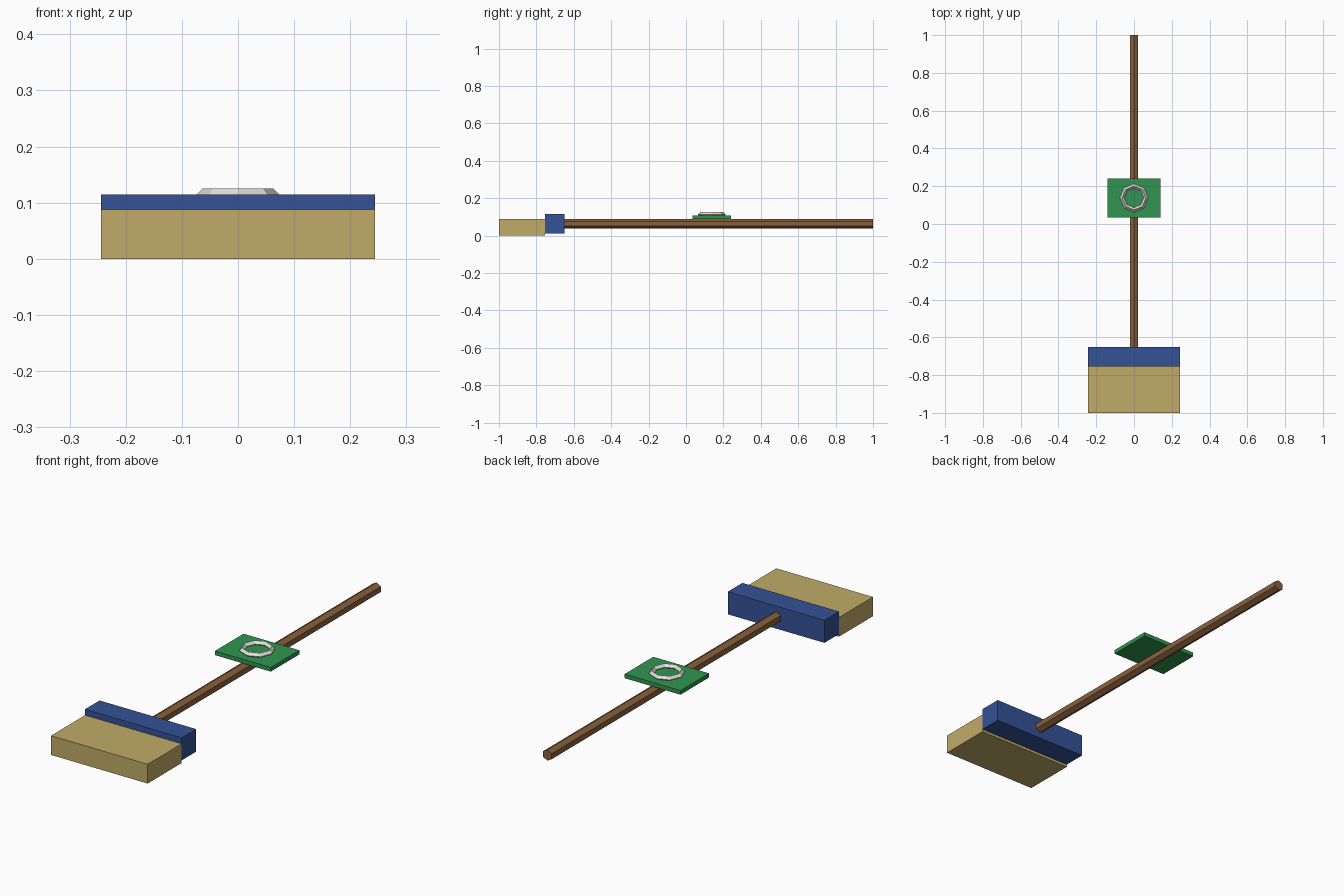
import bpy
from math import pi

if "Cube" in bpy.data.objects:
    bpy.data.objects.remove(bpy.data.objects["Cube"])


def finish(name, color=None):
    ob = bpy.context.object
    ob.name = name
    ob.data.name = name
    bpy.ops.object.transform_apply(location=False, rotation=True, scale=True)
    if color:
        mat = bpy.data.materials.new(name + "_color")
        mat.diffuse_color = (*color, 1)
        mat.use_nodes = True
        mat.node_tree.nodes["Principled BSDF"].inputs["Base Color"].default_value = mat.diffuse_color
        ob.data.materials.append(mat)
    return ob


def box(name, half_x, y, z, color):
    bpy.ops.mesh.primitive_cube_add(size=1, location=(0, sum(y) / 2, sum(z) / 2))
    bpy.context.object.scale = (2 * half_x, y[1] - y[0], z[1] - z[0])
    return finish(name, color)


# Broom head: bristle block and the taller binding behind it
box("bristles", 0.244, (-1.0, -0.755), (0.0, 0.088), (0.53, 0.41, 0.14))
box("binding", 0.244, (-0.755, -0.65), (0.012, 0.115), (0.035, 0.085, 0.31))

# Six-sided handle with a ridge along the top
y0, y1 = -0.67, 1.0
bpy.ops.mesh.primitive_cylinder_add(vertices=6, radius=0.025, depth=y1 - y0,
                                    location=(0, (y0 + y1) / 2, 0.064),
                                    rotation=(pi / 2, 0, 0))
finish("handle", (0.25, 0.12, 0.045))

# Flat plate resting on the handle
box("plate", 0.141, (0.035, 0.241), (0.088, 0.107), (0.03, 0.30, 0.08))

# Eight-sided ring with a diamond section, sunk into the plate
bpy.ops.mesh.primitive_torus_add(major_segments=8, minor_segments=4,
                                 major_radius=0.063, minor_radius=0.012,
                                 location=(0, 0.138, 0.113))
finish("ring", (0.75, 0.73, 0.70))
